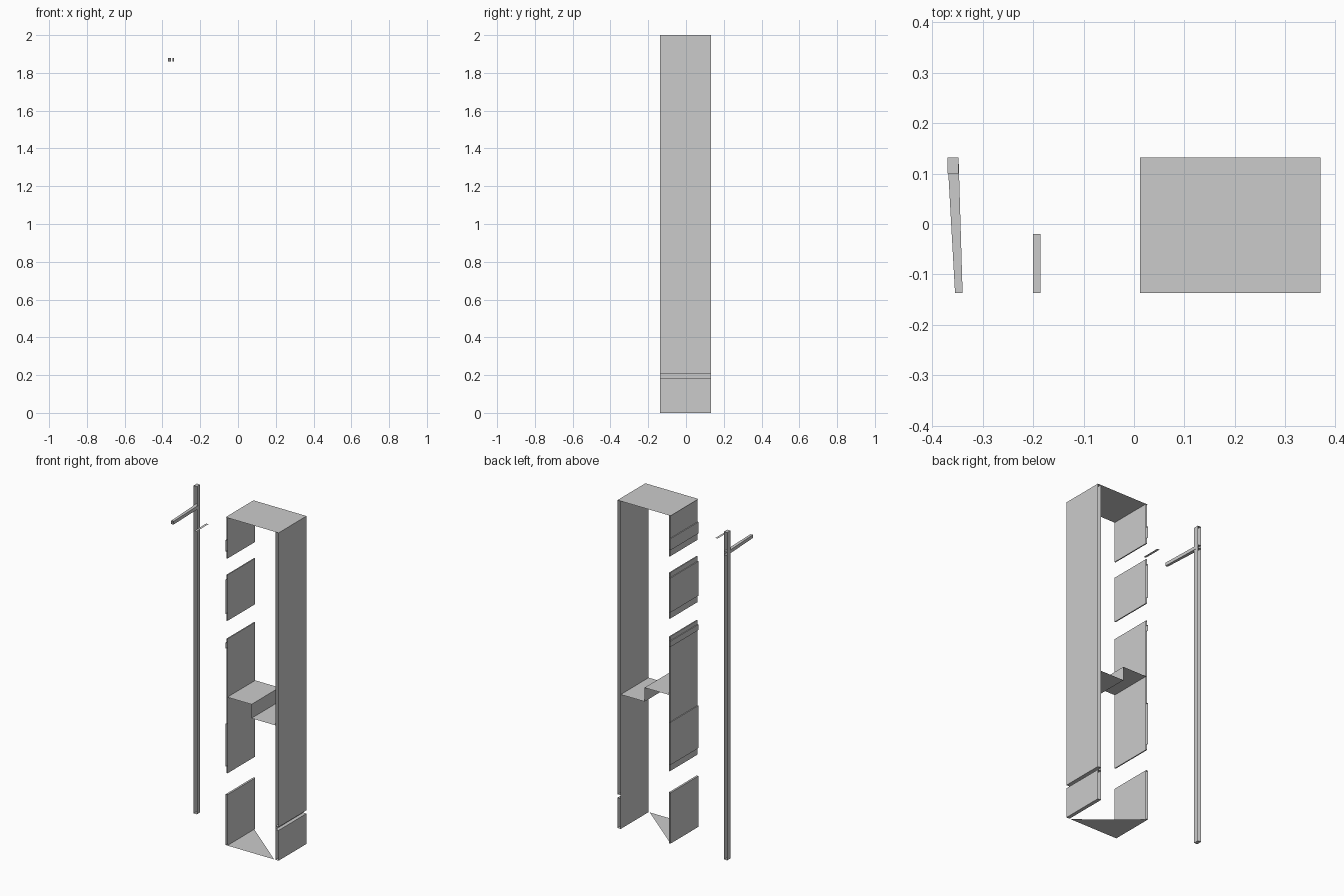
import bpy, bmesh

if "Cube" in bpy.data.objects:
    bpy.data.objects.remove(bpy.data.objects["Cube"])

Y0, Y1 = -0.137, 0.132


def mesh_object(name, faces):
    """Object from a list of corner loops."""
    bm = bmesh.new()
    for loop in faces:
        bm.faces.new([bm.verts.new(p) for p in loop])
    bmesh.ops.remove_doubles(bm, verts=bm.verts, dist=1e-5)
    me = bpy.data.meshes.new(name)
    bm.to_mesh(me)
    bm.free()
    ob = bpy.data.objects.new(name, me)
    bpy.context.collection.objects.link(ob)
    return ob


def sweep(name, profile, closed=True, y0=Y0, y1=Y1):
    """Sweep an x-z profile from front to back, leaving both ends open."""
    pts = list(profile)
    pairs = list(zip(pts, pts[1:] + pts[:1]))
    if not closed:
        pairs.pop()
    return mesh_object(name, [[(a[0], y0, a[1]), (b[0], y0, b[1]),
                               (b[0], y1, b[1]), (a[0], y1, a[1])] for a, b in pairs])


def rect(x0, x1, z0, z1):
    return [(x0, z0), (x1, z0), (x1, z1), (x0, z1)]


# Right side wall with a groove above the plinth
sweep("right_wall", [(0.348, 0), (0.37, 0), (0.37, 0.185), (0.348, 0.185),
                     (0.348, 0.205), (0.37, 0.205), (0.37, 2), (0.348, 2)])

# Top board
sweep("top_board", [(0.012, 2), (0.348, 2)], closed=False)

# Left wall in four stepped pieces: inner core plus raised outer skin
core, mid, skin = 0.024, 0.017, 0.012
sweep("left_wall_top", [(core, 2), (core, 1.75), (mid, 1.75), (mid, 1.79), (skin, 1.79),
                        (skin, 1.86), (mid, 1.86), (mid, 2)])
sweep("left_wall_upper", [(core, 1.65), (core, 1.37), (mid, 1.37), (mid, 1.41),
                          (skin, 1.41), (skin, 1.62), (mid, 1.62), (mid, 1.65)])
sweep("left_wall_middle", [(core, 1.26), (core, 0.44), (mid, 0.44), (mid, 0.48),
                           (skin, 0.48), (skin, 0.74), (mid, 0.74), (mid, 1.2),
                           (skin, 1.2), (skin, 1.235), (mid, 1.235), (mid, 1.26)])
sweep("left_wall_bottom", [(core, 0.31), (core, 0), (skin, 0), (skin, 0.31)])

# Stepped shelf across the middle
sweep("stepped_shelf", [(0.024, 0.905), (0.187, 0.905), (0.187, 0.82), (0.348, 0.82)],
      closed=False)

# Triangular remainder of the floor
mesh_object("floor_panel", [[(0.012, Y0, 0), (0.34, Y0, 0), (0.012, Y1, 0)]])

# Detached post, open at front and back
sweep("post", rect(-0.37, -0.348, 0, 2), y0=0.1)

# Angled arm running forward from the post
back = rect(-0.37, -0.348, 1.86, 1.88)
front = rect(-0.355, -0.34, 1.86, 1.88)
mesh_object("post_arm", [[(front[i][0], Y0, front[i][1]), (front[j][0], Y0, front[j][1]),
                          (back[j][0], Y1, back[j][1]), (back[i][0], Y1, back[i][1])]
                         for i, j in ((0, 1), (1, 2), (2, 3), (3, 0))])

# Small loose strip beside the arm
sweep("loose_strip", [(-0.2, 1.86), (-0.185, 1.86)], closed=False, y1=-0.02)
